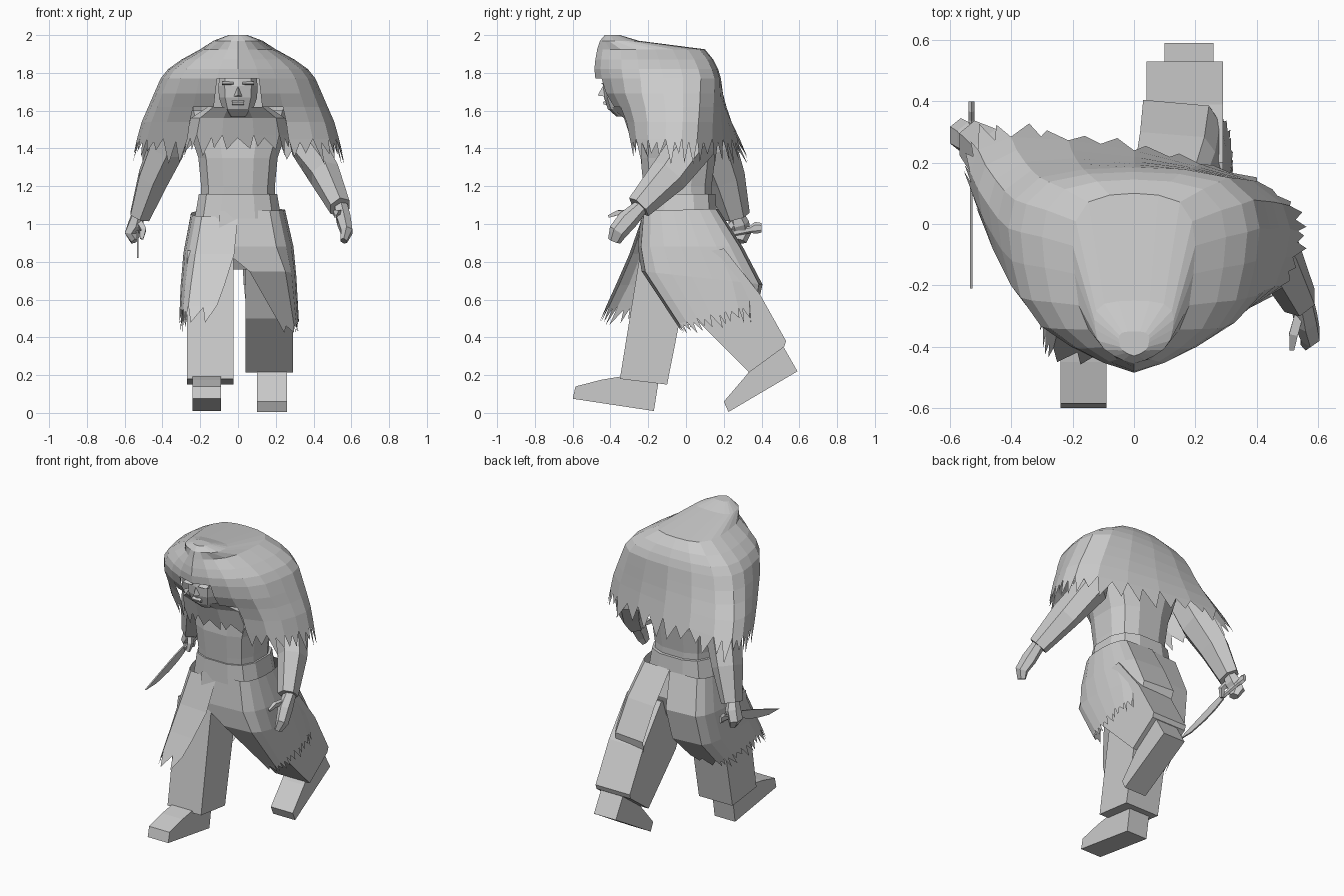
import bpy, math, random
from mathutils import Vector

random.seed(4)
if "Cube" in bpy.data.objects:
    bpy.data.objects.remove(bpy.data.objects["Cube"])

grey = bpy.data.materials.new("plain_grey")
grey.use_nodes = True
COLOR = (0.6, 0.6, 0.6, 1)
grey.diffuse_color = COLOR
grey.node_tree.nodes["Principled BSDF"].inputs["Base Color"].default_value = COLOR


def build(name, verts, faces):
    mesh = bpy.data.meshes.new(name)
    mesh.from_pydata([tuple(v) for v in verts], [], faces)
    mesh.materials.append(grey)
    mesh.validate()
    obj = bpy.data.objects.new(name, mesh)
    bpy.context.scene.collection.objects.link(obj)
    return obj


def prism(name, profile, x0, x1):
    """Side profile of (y, z) points extruded across x."""
    n = len(profile)
    verts = [(x, y, z) for x in (x0, x1) for y, z in profile]
    faces = [tuple(range(n)), tuple(range(2 * n - 1, n - 1, -1))]
    faces += [(i, i + n, (i + 1) % n + n, (i + 1) % n) for i in range(n)]
    return build(name, verts, faces)


def grid(name, rows, closed=False, caps=False, teeth=0, skip=lambda r, c: False):
    """Skin equal rows of points; teeth hang torn triangles from the last row."""
    n = len(rows[0])
    verts = [Vector(p) for row in rows for p in row]
    faces = []
    cols = range(n if closed else n - 1)
    for r in range(len(rows) - 1):
        for c in cols:
            if not skip(r, c):
                d = (c + 1) % n
                faces.append((r * n + c, r * n + d, r * n + n + d, r * n + n + c))
    if caps:
        faces += [tuple(range(n))[::-1], tuple(range(len(verts) - n, len(verts)))]
    last = (len(rows) - 1) * n
    for c in cols:
        if not teeth or skip(len(rows) - 2, c):
            continue
        a, b = last + c, last + (c + 1) % n
        down = ((verts[a] - verts[a - n]) + (verts[b] - verts[b - n])).normalized()
        mid = verts[a].lerp(verts[b], random.uniform(0.4, 0.6))
        verts.append(mid + down * teeth * 0.15)
        m = len(verts) - 1
        for p, q in ((a, m), (m, b)):
            tip = verts[p].lerp(verts[q], random.uniform(0.2, 0.8))
            verts.append(tip + down * teeth * random.uniform(0.5, 1.2))
            faces.append((p, len(verts) - 1, q))
        faces.append((a, m, b))
    return build(name, verts, faces)


def oval(z, hw, yf, yb, n=12, power=0.7):
    """Boxy horizontal ring."""
    soft = lambda v: math.copysign(abs(v) ** power, v)
    ang = [2 * math.pi * (i + 0.5) / n for i in range(n)]
    return [(hw * soft(math.cos(a)), (yf + yb) / 2 + (yb - yf) / 2 * soft(math.sin(a)), z)
            for a in ang]


def tube(name, path, sides=6):
    """Limb along a path of (centre, width, depth)."""
    rows = []
    for i, (p, w, d) in enumerate(path):
        p = Vector(p)
        ahead = Vector(path[min(i + 1, len(path) - 1)][0])
        behind = Vector(path[max(i - 1, 0)][0])
        t = (ahead - behind).normalized()
        u = Vector((1, 0, 0))
        u = (u - t * u.dot(t)).normalized()
        v = t.cross(u)
        angles = [2 * math.pi * (k + 0.5) / sides for k in range(sides)]
        rows.append([p + u * w * math.cos(a) + v * d * math.sin(a) for a in angles])
    return grid(name, rows, closed=True, caps=True)


# Hooded cloak: half outline as (side, depth) fractions, mirrored;
# each level is height, half width, front, back, and swing with the arms
half = [(0, 0), (.27, .05), (.5, .12), (.74, .22), (.9, .36), (.97, .54),
        (1, .7), (.95, .84), (.75, .95), (.4, .99), (0, 1)]
outline = half + [(-x, y) for x, y in half[-2:0:-1]]
levels = [(2.0, .05, -.43, -.35, 0), (1.97, .13, -.455, -.25, 0), (1.925, .2, -.47, .1, 0),
          (1.87, .3, -.48, .145, 0), (1.82, .37, -.485, .17, 0), (1.77, .41, -.48, .185, 0),
          (1.69, .445, -.45, .195, .04), (1.62, .475, -.4, .205, .08),
          (1.54, .51, -.35, .22, .13), (1.45, .535, -.315, .24, .18)]
rows = [[(w * x, f + y * (b - f) - swing * w * x, z) for x, y in outline]
        for z, w, f, b, swing in levels]
edge = len(outline)


def face_gap(r, c):
    near = min(c, edge - 1 - c)
    return (r in (5, 6) and near < 1) or (r > 6 and near < 2)


grid("hooded_cloak", rows, closed=True, teeth=.12, skip=face_gap)
build("hood_crown", rows[0], [tuple(range(edge))])

# Head and simple face
grid("head", [oval(z, w, f, -.2, 10, .8) for z, w, f in
              ((1.57, .05, -.37), (1.61, .085, -.415), (1.67, .105, -.435),
               (1.73, .108, -.44), (1.8, .1, -.43))], closed=True, caps=True)
build("nose", [(0, -.437, 1.735), (-.022, -.43, 1.675), (.022, -.43, 1.675), (0, -.468, 1.68)],
      [(0, 1, 3), (0, 3, 2), (1, 2, 3)])
prism("lips", [(-.44, 1.645), (-.425, 1.655), (-.42, 1.63), (-.435, 1.632)], -.032, .032)
for side, label in ((-1, "right"), (1, "left")):
    prism(label + "_brow", [(-.452, 1.742), (-.42, 1.755), (-.42, 1.735)],
          *sorted((side * .025, side * .085)))

# Torso, collar and waistband
grid("torso", [oval(*r) for r in ((1.1, .2, -.22, .14), (1.2, .2, -.23, .14),
                                  (1.35, .215, -.245, .16), (1.48, .26, -.235, .18),
                                  (1.6, .3, -.22, .17))], closed=True, caps=True)
grid("waistband", [oval(1.03, .235, -.24, .17), oval(1.16, .212, -.235, .16)],
     closed=True, caps=True)
grid("torn_collar", [[(w * math.sin(a), f + .13 * (1 - math.cos(a)), z)
                      for a in (k * math.pi / 5 for k in (-2.5, -1.5, -.5, .5, 1.5, 2.5))]
                     for z, w, f in ((1.62, .16, -.405), (1.56, .25, -.335),
                                     (1.47, .27, -.305))], teeth=.1)
grid("pelvis", [oval(*r) for r in ((1.06, .225, -.22, .16), (.9, .24, -.2, .2),
                                   (.76, .14, -.12, .15))], closed=True, caps=True)


def wrap(name, rows, steps=9):
    """Torn half skirt; rows give front (y, z), back (y, z), inner x, outer x."""
    out = []
    for front, back, x_front, x_back, x_out in rows:
        row = []
        for k in range(steps + 1):
            a = math.pi * k / steps
            s = (1 - math.cos(a)) / 2
            inner = x_front + (x_back - x_front) * s
            row.append((inner + (x_out - inner) * math.sin(a) ** .25 if 0 < k < steps else inner,
                        front[0] + (back[0] - front[0]) * s,
                        front[1] + (back[1] - front[1]) * s))
        out.append(row)
    grid(name, out, teeth=.09)


wrap("left_skirt_wrap", [((-.235, 1.07), (.17, 1.08), -.1, 0, .25),
                         ((-.255, .88), (.3, .88), -.1, .02, .295),
                         ((-.235, .75), (.405, .68), .06, .03, .31),
                         ((-.05, .47), (.385, .59), .22, .04, .32)])
wrap("right_skirt_wrap", [((-.23, 1.04), (.17, 1.07), 0, 0, -.25),
                          ((-.3, .84), (.24, .85), -.02, -.02, -.29),
                          ((-.37, .68), (.2, .65), -.07, -.04, -.305),
                          ((-.42, .57), (.07, .5), -.11, -.08, -.31)])

# Striding legs and boots
prism("right_leg", [(-.24, .86), (.04, .86), (-.1, .15), (-.35, .18)], -.27, -.025)
prism("right_boot", [(-.6, .075), (-.585, .14), (-.45, .175), (-.3, .2), (-.14, .2),
                     (-.17, .01)], -.24, -.09)
prism("left_leg", [(-.1, .82), (.2, .87), (.39, .63), (.53, .38), (.52, .35), (.335, .215),
                   (.05, .5)], .04, .29)
prism("left_boot", [(.2, .06), (.225, .005), (.59, .22), (.51, .36), (.42, .34), (.32, .2)],
      .1, .26)

# Sleeved arms
tube("left_sleeve", [((.33, .02, 1.62), .11, .11), ((.37, .03, 1.41), .1, .125),
                     ((.46, -.09, 1.26), .085, .105), ((.54, -.25, 1.09), .06, .07)])
tube("right_sleeve", [((-.33, .06, 1.62), .11, .11), ((-.38, .15, 1.4), .105, .12),
                      ((-.45, .21, 1.24), .09, .105), ((-.52, .265, 1.04), .06, .075)])

# Hands
tube("left_hand", [((.545, -.24, 1.09), .04, .04), ((.56, -.31, 1.02), .042, .055),
                   ((.575, -.36, .96), .035, .05), ((.56, -.38, .91), .02, .035)])
tube("left_thumb", [((.54, -.29, 1.06), .02, .02), ((.52, -.36, 1.06), .02, .018),
                    ((.515, -.41, 1.04), .01, .01)], 4)
tube("right_hand", [((-.525, .26, 1.06), .035, .04), ((-.54, .28, 1.0), .045, .055),
                    ((-.565, .29, .95), .04, .055), ((-.545, .28, .91), .025, .04)])
tube("right_thumb", [((-.53, .26, 1.02), .02, .02), ((-.5, .22, .97), .02, .02),
                     ((-.51, .21, .92), .012, .012)], 4)

# Curved knife
tube("knife_handle", [((-.53, .4, .98), .012, .025), ((-.53, .37, .98), .012, .032),
                      ((-.53, .34, .97), .012, .018), ((-.53, .19, .94), .012, .018)])
prism("knife_blade", [(.21, .965), (.08, .925), (-.06, .875), (-.21, .82), (-.1, .822),
                      (.03, .85), (.13, .885), (.2, .92)], -.535, -.526)
